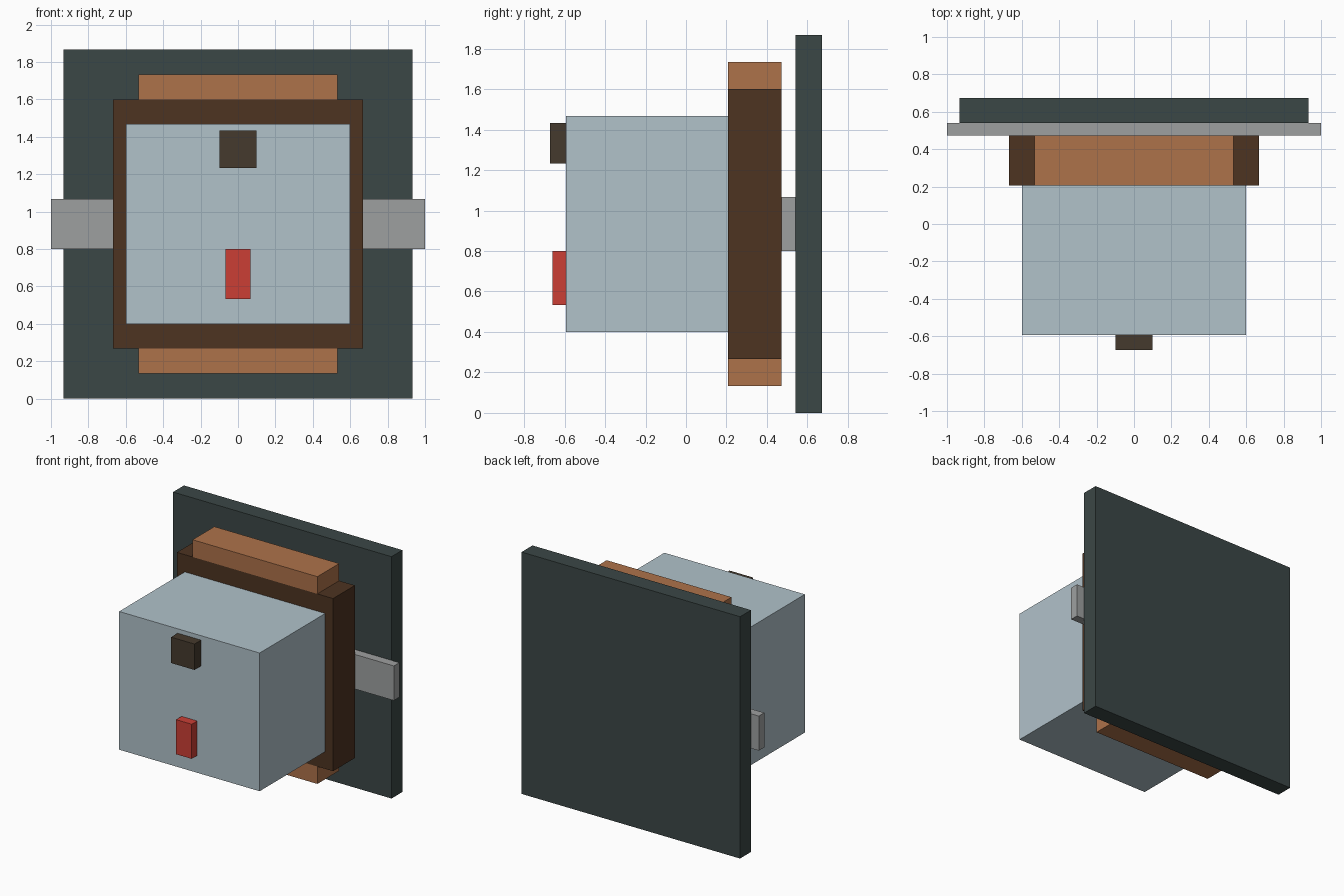
import bpy

if "Cube" in bpy.data.objects:
    bpy.data.objects.remove(bpy.data.objects["Cube"], do_unlink=True)


def material(name, hex_code):
    """Flat material from an sRGB hex colour, stored as linear values."""
    rgb = [int(hex_code[i:i + 2], 16) / 255 for i in (0, 2, 4)]
    lin = [c / 12.92 if c <= 0.04045 else ((c + 0.055) / 1.055) ** 2.4 for c in rgb]
    m = bpy.data.materials.new(name)
    m.use_nodes = True
    m.diffuse_color = (*lin, 1)
    bsdf = m.node_tree.nodes["Principled BSDF"]
    bsdf.inputs["Base Color"].default_value = (*lin, 1)
    bsdf.inputs["Roughness"].default_value = 0.8
    return m


slate = material("dark slate", "3B4746")
steel = material("grey", "9EA0A0")
brown = material("dark brown", "4D3321")
copper = material("copper brown", "AE724A")
pale = material("pale blue grey", "B1C2CA")
umber = material("dark umber", "453A2D")
red = material("red", "CB3F35")


def box(name, half_x, y, z, mat):
    """Box centred on x = 0, spanning the given y and z ranges."""
    bpy.ops.mesh.primitive_cube_add(
        size=1, location=(0, (y[0] + y[1]) / 2, (z[0] + z[1]) / 2))
    ob = bpy.context.object
    ob.name = name
    ob.scale = (2 * half_x, y[1] - y[0], z[1] - z[0])
    bpy.ops.object.transform_apply(location=False, rotation=False, scale=True)
    ob.data.materials.append(mat)
    return ob


# Back plate and the crossbar in front of it
box("back_plate", 0.933, (0.54, 0.673), (0, 1.867), slate)
box("crossbar", 1.0, (0.473, 0.54), (0.8, 1.067), steel)

# Collar with a block above and below
COLLAR_Y = (0.207, 0.473)
box("collar", 0.667, COLLAR_Y, (0.267, 1.6), brown)
box("upper_block", 0.533, COLLAR_Y, (1.6, 1.733), copper)
box("lower_block", 0.533, COLLAR_Y, (0.133, 0.267), copper)

# Main housing with its two front details
box("housing", 0.6, (-0.593, 0.207), (0.4, 1.467), pale)
box("upper_knob", 0.1, (-0.673, -0.593), (1.233, 1.433), umber)
box("red_switch", 0.067, (-0.66, -0.593), (0.533, 0.8), red)
